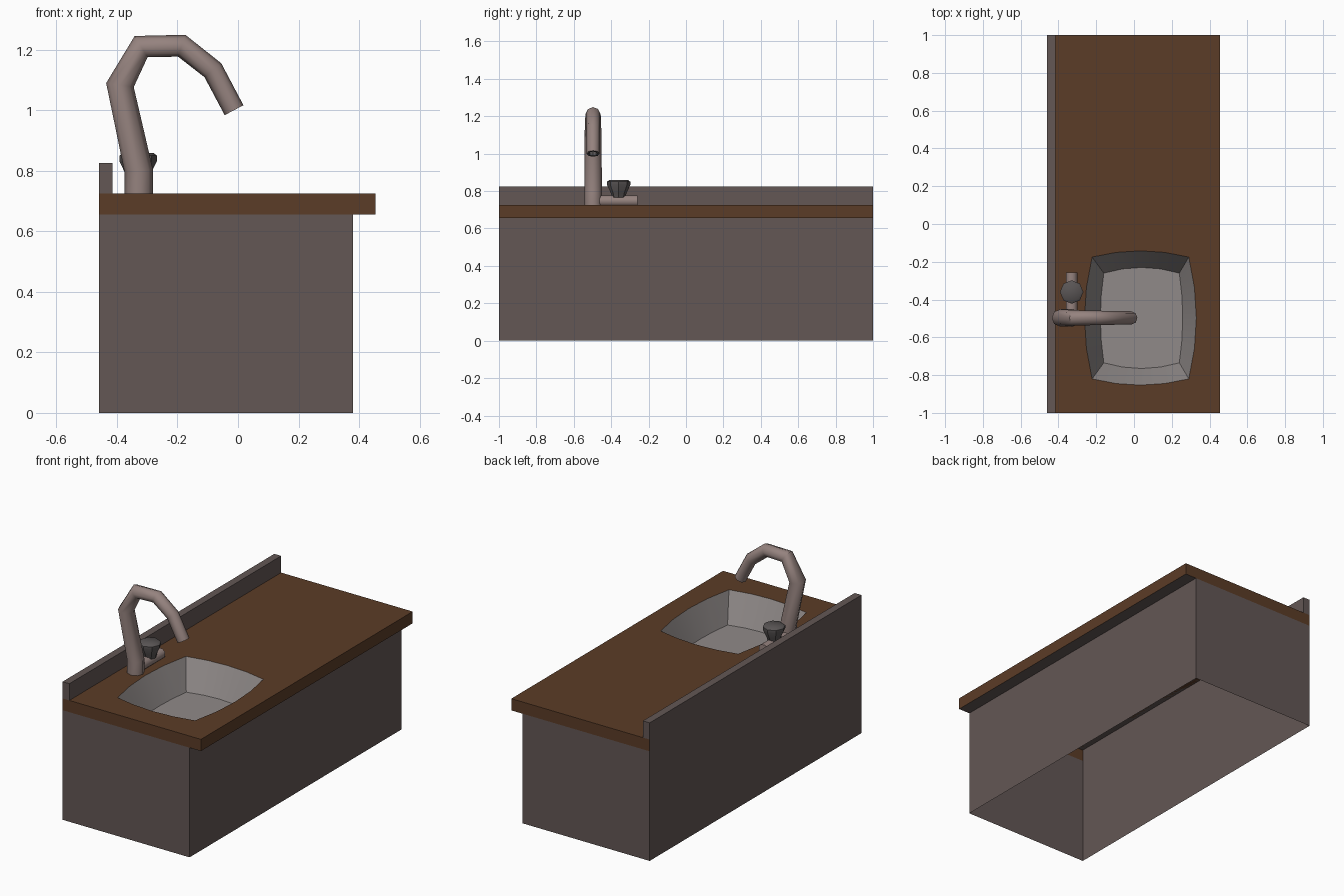
import bpy, bmesh, math
from mathutils import Vector

if "Cube" in bpy.data.objects:
    bpy.data.objects.remove(bpy.data.objects["Cube"])


def material(name, rgb):
    m = bpy.data.materials.new(name)
    m.diffuse_color = (*rgb, 1)
    m.use_nodes = True
    m.node_tree.nodes["Principled BSDF"].inputs["Base Color"].default_value = m.diffuse_color
    return m


WOOD = material("brown_wood", (0.105, 0.045, 0.02))
PANEL = material("warm_grey_panel", (0.125, 0.095, 0.09))
METAL = material("warm_metal", (0.30, 0.225, 0.21))
BASIN = material("basin_grey", (0.28, 0.255, 0.25))
DARK = material("dark_metal", (0.10, 0.09, 0.09))


def finish(name, bm, mat, smooth=None):
    me = bpy.data.meshes.new(name)
    bm.to_mesh(me)
    bm.free()
    ob = bpy.data.objects.new(name, me)
    bpy.context.collection.objects.link(ob)
    me.materials.append(mat)
    if smooth:
        bpy.ops.object.select_all(action='DESELECT')
        ob.select_set(True)
        bpy.context.view_layer.objects.active = ob
        bpy.ops.object.shade_smooth_by_angle(angle=math.radians(smooth))
    return ob


def box(name, lo, hi, mat, skip=()):
    """Axis-aligned box; skip lists the outward normals of faces left open."""
    lo, hi = Vector(lo), Vector(hi)
    bm = bmesh.new()
    bmesh.ops.create_cube(bm, size=1)
    bm.normal_update()
    gone = [f for f in bm.faces if any(f.normal.dot(Vector(s)) > 0.9 for s in skip)]
    bmesh.ops.delete(bm, geom=gone, context='FACES')
    for v in bm.verts:
        v.co = (lo + hi) / 2 + Vector(a * b for a, b in zip(v.co, hi - lo))
    return finish(name, bm, mat)


def loft(name, rings, mat, smooth=None, cap_start=False, cap_end=False):
    bm = bmesh.new()
    vs = [[bm.verts.new(p) for p in r] for r in rings]
    for a, b in zip(vs, vs[1:]):
        for i in range(len(a)):
            j = (i + 1) % len(a)
            bm.faces.new((a[i], a[j], b[j], b[i]))
    if cap_start:
        bm.faces.new(vs[0][::-1])
    if cap_end:
        bm.faces.new(vs[-1])
    return finish(name, bm, mat, smooth)


def bowed_rect(x0, x1, y0, y1, z, bow_x=0.0, bow_y=0.0, n=4):
    """Counter-clockwise rectangle whose sides bulge outwards."""
    pts = []
    for side in range(4):
        for k in range(n):
            t = k / n
            b = 4 * t * (1 - t)
            pts.append([(x0 + (x1 - x0) * t, y0 - bow_y * b, z),
                        (x1 + bow_x * b, y0 + (y1 - y0) * t, z),
                        (x1 - (x1 - x0) * t, y1 + bow_y * b, z),
                        (x0 - bow_x * b, y1 - (y1 - y0) * t, z)][side])
    return pts


def ring(c, t, r, n=8):
    """Circle around c in the plane facing t (t lies in any direction but y)."""
    t = Vector(t).normalized()
    y = Vector((0, 1, 0))
    u = y.cross(t)
    return [Vector(c) + r * (u * math.cos(2 * math.pi * i / n) + y * math.sin(2 * math.pi * i / n))
            for i in range(n)]


X, Z = (1, 0, 0), (0, 0, 1)

# Cabinet shell, open below and above, with back panel and upstand
box("cabinet", (-0.46, -1, 0), (0.38, 1, 0.655), PANEL, skip=[(0, 0, 1), (0, 0, -1)])
box("back_strip", (-0.46, -1, 0.655), (-0.455, 1, 0.725), PANEL,
    skip=[(1, 0, 0), (0, 0, 1), (0, 0, -1), (0, 1, 0), (0, -1, 0)])
box("backsplash", (-0.46, -1, 0.725), (-0.415, 1, 0.825), PANEL)
box("overhang_underside", (0.38, -1, 0.655), (0.455, 1, 0.66), PANEL,
    skip=[(0, 0, 1), (1, 0, 0), (-1, 0, 0), (0, 1, 0), (0, -1, 0)])

# Countertop: edge band, plain half and half with the sink opening
box("countertop_edge", (-0.46, -1, 0.655), (0.455, 1, 0.725), WOOD,
    skip=[(0, 0, 1), (0, 0, -1), (-1, 0, 0)])
box("countertop_plain_half", (-0.46, 0, 0.655), (0.455, 1, 0.725), WOOD,
    skip=[(0, 0, -1), (1, 0, 0), (-1, 0, 0), (0, 1, 0), (0, -1, 0)])
rim = bowed_rect(-0.222, 0.29, -0.82, -0.175, 0.725, 0.04, 0.033)
loft("countertop_sink_half", [bowed_rect(-0.46, 0.455, -1, 0, 0.725), rim], WOOD)

# Sink basin
floor = bowed_rect(-0.16, 0.24, -0.735, -0.26, 0.56, 0.018, 0.03)
loft("sink_basin", [rim, floor], BASIN, smooth=35, cap_end=True)
loft("sink_floor", [floor, bowed_rect(-0.09, 0.17, -0.66, -0.335, 0.558, 0.01, 0.02)],
     BASIN, smooth=35, cap_end=True)

# Faucet: tapering bent tube with a hollow tip
FY = -0.497
path = [(-0.328, 0.725, 0.047), (-0.328, 0.80, 0.047), (-0.39, 1.083, 0.046),
        (-0.32, 1.21, 0.041), (-0.186, 1.213, 0.038), (-0.083, 1.132, 0.036),
        (-0.013, 1.0, 0.035)]
pts = [Vector((x, FY, z)) for x, z, _ in path]
rings = []
for i, p in enumerate(pts):
    d = Vector((0, 0, 0))
    if i > 0:
        d += (p - pts[i - 1]).normalized()
    if 0 < i < len(pts) - 1:
        d += (pts[i + 1] - p).normalized()
    if i == 0:
        d = Vector(Z)
    rings.append(ring(p, d, path[i][2]))
loft("faucet_spout", rings, METAL, smooth=50)
tip = (pts[-1] - pts[-2]).normalized()
loft("faucet_tip", [rings[-1], ring(pts[-1], tip, 0.024), ring(pts[-1] - tip * 0.025, tip, 0.022)],
     DARK, cap_end=True)

# Side arm carrying the handle
bm = bmesh.new()
arm = []
for y in (FY, -0.258):
    arm.append([bm.verts.new((-0.33 + 0.032 * math.cos(a), y, 0.747 + 0.032 * math.sin(a)))
                for a in [math.pi / 8 + k * math.pi / 4 for k in range(8)]])
for i in range(8):
    j = (i + 1) % 8
    bm.faces.new((arm[0][i], arm[1][i], arm[1][j], arm[0][j]))
bm.faces.new(arm[1][::-1])
bm.faces.new(arm[0])
bmesh.ops.recalc_face_normals(bm, faces=bm.faces[:])
finish("faucet_arm", bm, METAL, smooth=50)

# Cup-shaped handle knob
profile = [(0.035, 0.765), (0.042, 0.79), (0.062, 0.832), (0.062, 0.85), (0.05, 0.859)]
loft("faucet_handle", [ring((-0.33, -0.36, z), Z, r) for r, z in profile],
     DARK, smooth=40, cap_start=True, cap_end=True)
